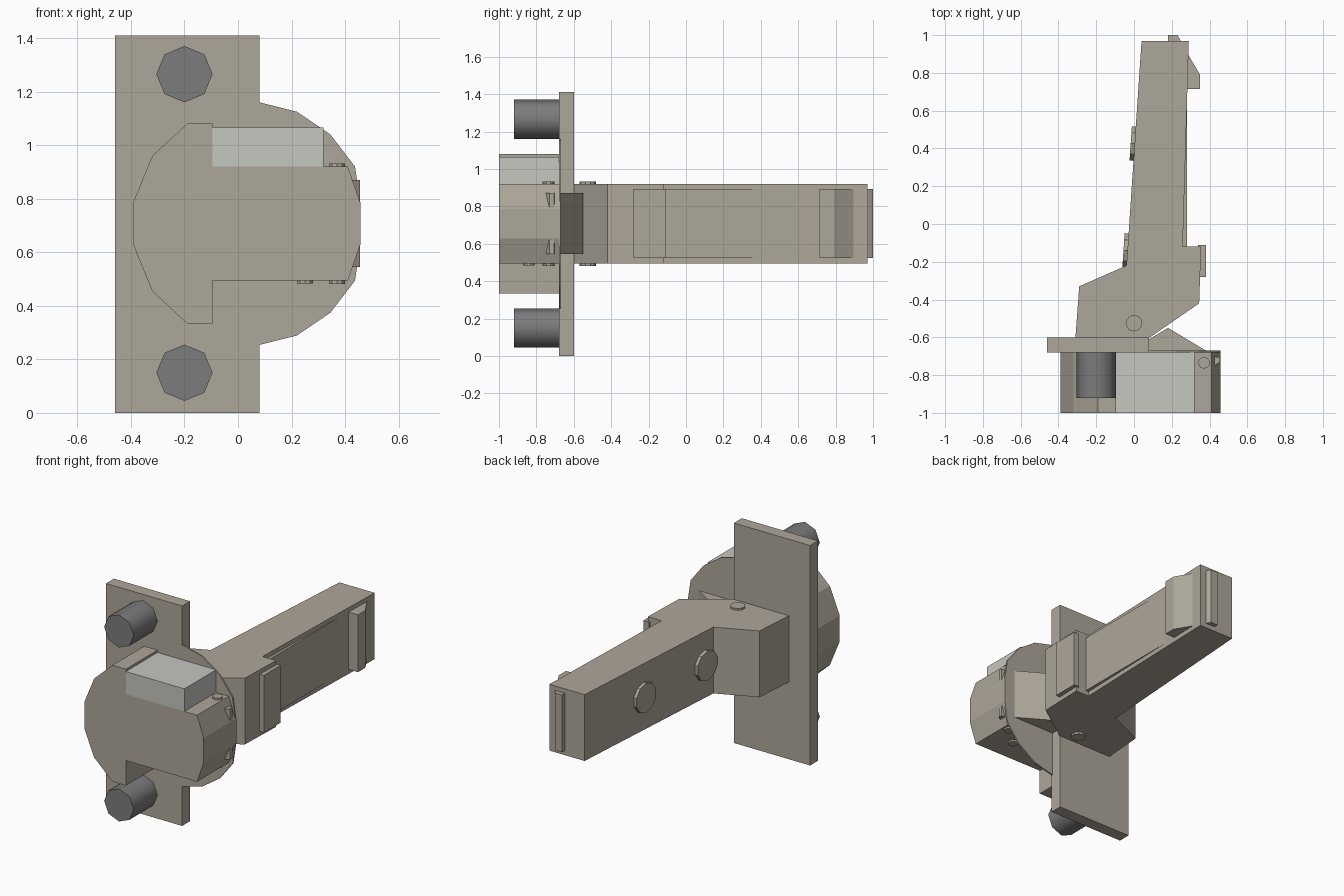
import bpy, bmesh, math
from mathutils import Vector

if "Cube" in bpy.data.objects:
    bpy.data.objects.remove(bpy.data.objects["Cube"])


def material(name, rgb):
    m = bpy.data.materials.new(name)
    m.diffuse_color = (*rgb, 1)
    m.use_nodes = True
    m.node_tree.nodes["Principled BSDF"].inputs["Base Color"].default_value = m.diffuse_color
    return m


BODY = material("warm_grey", (0.42, 0.385, 0.32))
LIGHT = material("light_grey", (0.56, 0.57, 0.53))
DARK = material("dark_grey", (0.2, 0.2, 0.205))


def prism(name, pts, lo, hi, axis, mat=BODY):
    """Extrude a profile: axis 'y' takes (x, z) points, axis 'z' takes (x, y)."""
    def place(p, h):
        return (p[0], h, p[1]) if axis == 'y' else (p[0], p[1], h)
    bm = bmesh.new()
    face = bm.faces.new([bm.verts.new(place(p, lo)) for p in pts])
    ext = bmesh.ops.extrude_face_region(bm, geom=[face])
    delta = Vector(place((0, 0), hi - lo))
    bmesh.ops.translate(bm, vec=delta,
                        verts=[g for g in ext["geom"] if isinstance(g, bmesh.types.BMVert)])
    bmesh.ops.recalc_face_normals(bm, faces=bm.faces)
    me = bpy.data.meshes.new(name)
    bm.to_mesh(me)
    bm.free()
    ob = bpy.data.objects.new(name, me)
    bpy.context.collection.objects.link(ob)
    me.materials.append(mat)
    return ob


def cylinder(name, centre, radius, depth, direction, sides=8, mat=BODY, smooth=False):
    bpy.ops.mesh.primitive_cylinder_add(vertices=sides, radius=radius, depth=depth, location=centre)
    ob = bpy.context.object
    ob.name = name
    ob.rotation_euler = Vector(direction).to_track_quat('Z', 'Y').to_euler()
    ob.data.materials.append(mat)
    if smooth:
        bpy.ops.object.shade_smooth_by_angle(angle=math.radians(50))
    return ob


def mirrored(upper, mid):
    """Complete a profile given its upper half, mirrored about z = mid."""
    return upper + [(x, 2 * mid - z) for x, z in reversed(upper)]


MID = 0.707          # height of the mechanism's centre line
Z0, Z1 = 0.495, 0.92     # arm height range
P0, P1 = 0.525, 0.892    # inset panel height range

# Mounting plate and the thin round flange beside it
prism("mounting_plate", [(-0.46, 0), (0.08, 0), (0.08, 1.41), (-0.46, 1.41)], -0.68, -0.60, 'y')
prism("round_flange", mirrored([(0.0, 1.16), (0.08, 1.16), (0.22, 1.125), (0.345, 1.04),
                                (0.437, 0.92), (0.457, 0.785)], MID), -0.68, -0.67, 'y')

# Drum housing with its narrower side and light insert
prism("drum_housing", mirrored([(-0.39, 0.79), (-0.32, 0.96), (-0.19, 1.08), (-0.095, 1.08),
                                (-0.095, Z1), (0.41, Z1), (0.457, 0.785)], MID), -1.0, -0.68, 'y')
prism("light_insert", [(-0.095, 0.92), (0.32, 0.92), (0.32, 1.065), (-0.095, 1.065)],
      -1.0, -0.68, 'y', LIGHT)

# Mounting bolts
for z in (1.265, 0.15):
    cylinder("mounting_bolt", (-0.2, -0.8, z), 0.105, 0.24, (0, 1, 0), mat=DARK, smooth=True)

# Wedge behind the flange and the latch tongue poking out of the drum
prism("flange_wedge", [(0.08, -0.68), (0.08, -0.61), (0.18, -0.55), (0.38, -0.67), (0.38, -0.68)],
      0.545, 0.87, 'z')
prism("latch_tongue", [(0.455, -0.705), (0.455, -0.73), (0.40, -0.77), (0.40, -0.70)],
      0.545, 0.87, 'z')

# Lever arm
prism("lever_arm", [(-0.31, -0.60), (-0.29, -0.33), (-0.04, -0.22), (0.04, 0.97), (0.29, 0.97),
                    (0.258, -0.12), (0.355, -0.12), (0.345, -0.42), (0.085, -0.60)], Z0, Z1, 'z')
prism("side_panel", [(0.2, -0.12), (0.28, -0.12), (0.28, 0.63), (0.2, 0.63)], P0, P1, 'z')
prism("side_pad", [(0.34, -0.28), (0.38, -0.28), (0.38, -0.11), (0.34, -0.11)], P0, P1, 'z')
prism("catch", [(0.27, 0.715), (0.35, 0.715), (0.35, 0.79), (0.285, 0.90), (0.27, 0.90)],
      P0, P1, 'z')
prism("end_rib", [(0.18, 0.96), (0.245, 0.96), (0.245, 0.975), (0.23, 1.0), (0.18, 1.0)],
      P0, P1, 'z')

# Round buttons lying on the sloping left face of the arm
for y in (0.425, -0.14):
    x = -0.04 + 0.08 * (y + 0.22) / 1.19
    cylinder("side_button", (x - 0.003, y, MID), 0.095, 0.036, (-1, 0.067, 0), 10)

# Pivot pin and small rivets through the top and bottom faces
cylinder("pivot_pin", (0, -0.525, MID), 0.044, 0.45, (0, 0, 1), 10)
cylinder("drum_rivet", (0.37, -0.735, MID), 0.031, 0.45, (0, 0, 1), 10)
cylinder("lower_rivet", (0.25, -0.84, 0.52), 0.031, 0.075, (0, 0, 1), 10)
